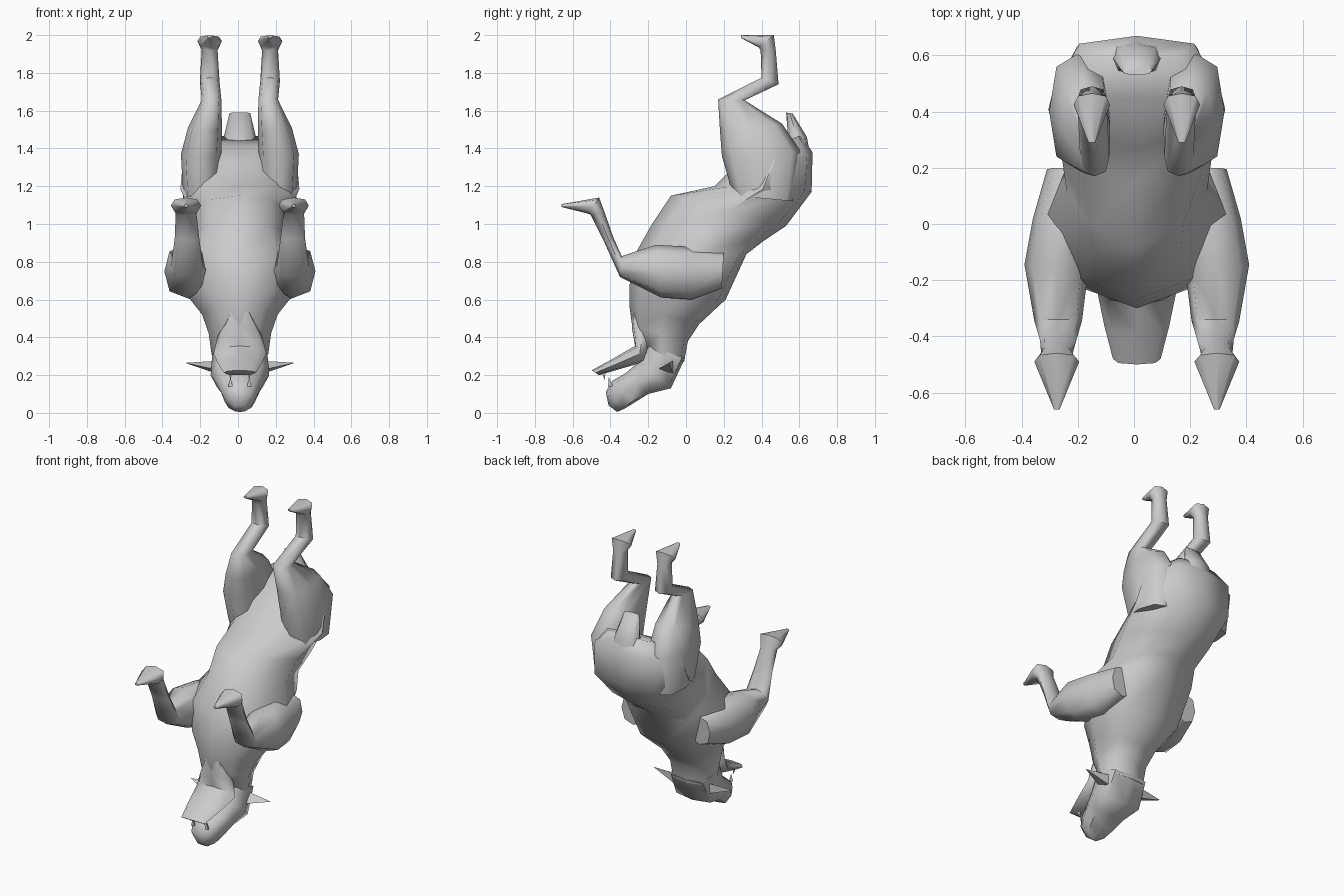
import bpy, bmesh, math

CX = 0.01  # slight sideways offset of the symmetric pose


def loft(name, rings, side=1, near=(0.76, 0.76), far=(0.76, 0.76)):
    """Skin 8-sided rings given as (y1, z1, y2, z2, centre x, half width).
    near / far place the diagonal corners beside the first / second point."""
    (n1, n2), (f1, f2) = near, far
    shape = [(1, 0), (n1, n2), (0, 1), (-f1, f2),
             (-1, 0), (-f1, -f2), (0, -1), (n1, -n2)]
    bm = bmesh.new()
    loops = []
    for y1, z1, y2, z2, cx, w in rings:
        loops.append([bm.verts.new((side * (cx + w * s) + CX,
                                    (y1 + y2) / 2 + c * (y1 - y2) / 2,
                                    (z1 + z2) / 2 + c * (z1 - z2) / 2))
                      for c, s in shape])
    for a, b in zip(loops, loops[1:]):
        for i in range(8):
            j = (i + 1) % 8
            bm.faces.new((a[i], a[j], b[j], b[i]))
    bm.faces.new(loops[0])
    bm.faces.new(loops[-1])
    return finish(name, bm)


def spike(name, base, tip):
    """Small pyramid from base corners to a tip."""
    bm = bmesh.new()
    vs = [bm.verts.new(p) for p in base]
    t = bm.verts.new(tip)
    bm.faces.new(vs)
    for i in range(len(vs)):
        bm.faces.new((vs[i], vs[(i + 1) % len(vs)], t))
    return finish(name, bm)


def finish(name, bm):
    bmesh.ops.recalc_face_normals(bm, faces=bm.faces)
    me = bpy.data.meshes.new(name)
    bm.to_mesh(me)
    bm.free()
    ob = bpy.data.objects.new(name, me)
    bpy.context.collection.objects.link(ob)
    bpy.ops.object.select_all(action='DESELECT')
    ob.select_set(True)
    bpy.context.view_layer.objects.active = ob
    bpy.ops.object.shade_smooth_by_angle(angle=math.radians(60))
    return ob


# Torso and neck: keeled belly point, flatter back point, width
loft("torso", [
    (-0.24, 0.35, -0.01, 0.27, 0, 0.15),
    (-0.285, 0.46, 0.01, 0.38, 0, 0.165),
    (-0.30, 0.57, 0.07, 0.47, 0, 0.20),
    (-0.30, 0.67, 0.21, 0.60, 0, 0.29),
    (-0.27, 0.84, 0.32, 0.84, 0, 0.325),
    (-0.18, 1.00, 0.41, 0.91, 0, 0.25),
    (-0.08, 1.15, 0.53, 0.99, 0, 0.265),
    (0.15, 1.20, 0.665, 1.17, 0, 0.315),
    (0.27, 1.32, 0.67, 1.38, 0, 0.30),
    (0.42, 1.40, 0.61, 1.47, 0, 0.20)],
    near=(0.74, 0.62), far=(0.86, 0.68))

# Upper head and muzzle
loft("head", [
    (-0.22, 0.36, -0.005, 0.29, 0, 0.145),
    (-0.25, 0.27, -0.08, 0.13, 0, 0.155),
    (-0.32, 0.21, -0.20, 0.10, 0, 0.125),
    (-0.39, 0.17, -0.28, 0.05, 0, 0.10),
    (-0.425, 0.11, -0.33, 0.02, 0, 0.075),
    (-0.41, 0.04, -0.365, 0.005, 0, 0.03)],
    far=(0.86, 0.8))

# Open lower jaw, running back into the throat
loft("lower_jaw", [
    (-0.29, 0.58, -0.20, 0.54, 0, 0.04),
    (-0.285, 0.44, -0.18, 0.36, 0, 0.12),
    (-0.27, 0.355, -0.22, 0.27, 0, 0.14),
    (-0.39, 0.285, -0.34, 0.235, 0, 0.115),
    (-0.50, 0.225, -0.46, 0.20, 0, 0.085)])

# Tail stub
loft("tail", [
    (0.50, 1.38, 0.655, 1.38, 0, 0.10),
    (0.54, 1.46, 0.64, 1.46, 0, 0.085),
    (0.53, 1.59, 0.565, 1.585, 0, 0.055)])

for s, label in ((1, "right"), (-1, "left")):
    # Front leg from shoulder to paw
    loft("front_leg_" + label, [
        (0.20, 0.85, 0.19, 0.66, 0.24, 0.08),
        (0.01, 0.88, 0.03, 0.60, 0.26, 0.11),
        (-0.16, 0.89, -0.13, 0.61, 0.285, 0.115),
        (-0.34, 0.83, -0.35, 0.72, 0.28, 0.085),
        (-0.385, 0.93, -0.44, 0.92, 0.28, 0.065),
        (-0.43, 1.06, -0.505, 1.05, 0.285, 0.055),
        (-0.46, 1.14, -0.52, 1.055, 0.285, 0.08),
        (-0.66, 1.105, -0.66, 1.09, 0.285, 0.01)], s)
    # Hind leg from thigh to paw
    loft("hind_leg_" + label, [
        (0.25, 1.15, 0.57, 1.12, 0.20, 0.10),
        (0.19, 1.36, 0.61, 1.38, 0.205, 0.107),
        (0.18, 1.49, 0.51, 1.53, 0.185, 0.09),
        (0.17, 1.66, 0.31, 1.655, 0.15, 0.052),
        (0.40, 1.775, 0.49, 1.74, 0.16, 0.052),
        (0.395, 1.92, 0.475, 1.92, 0.16, 0.042),
        (0.385, 1.935, 0.465, 2.00, 0.16, 0.065),
        (0.29, 1.985, 0.29, 2.00, 0.16, 0.012)], s)
    # Pointed ear
    spike("ear_" + label,
          [(CX + s * 0.13, y, z) for y, z in
           ((-0.15, 0.23), (-0.07, 0.275), (-0.07, 0.21))],
          (CX + s * 0.29, -0.09, 0.265))
    # Lower and upper fangs
    for part, y, z, dz in (("lower", -0.44, 0.225, -0.05), ("upper", -0.40, 0.14, 0.05)):
        x = CX + s * 0.05
        spike(f"{part}_fang_{label}",
              [(x - 0.012, y - 0.012, z), (x + 0.012, y - 0.012, z), (x, y + 0.015, z)],
              (x, y + (0.01 if dz < 0 else -0.01), z + dz))
